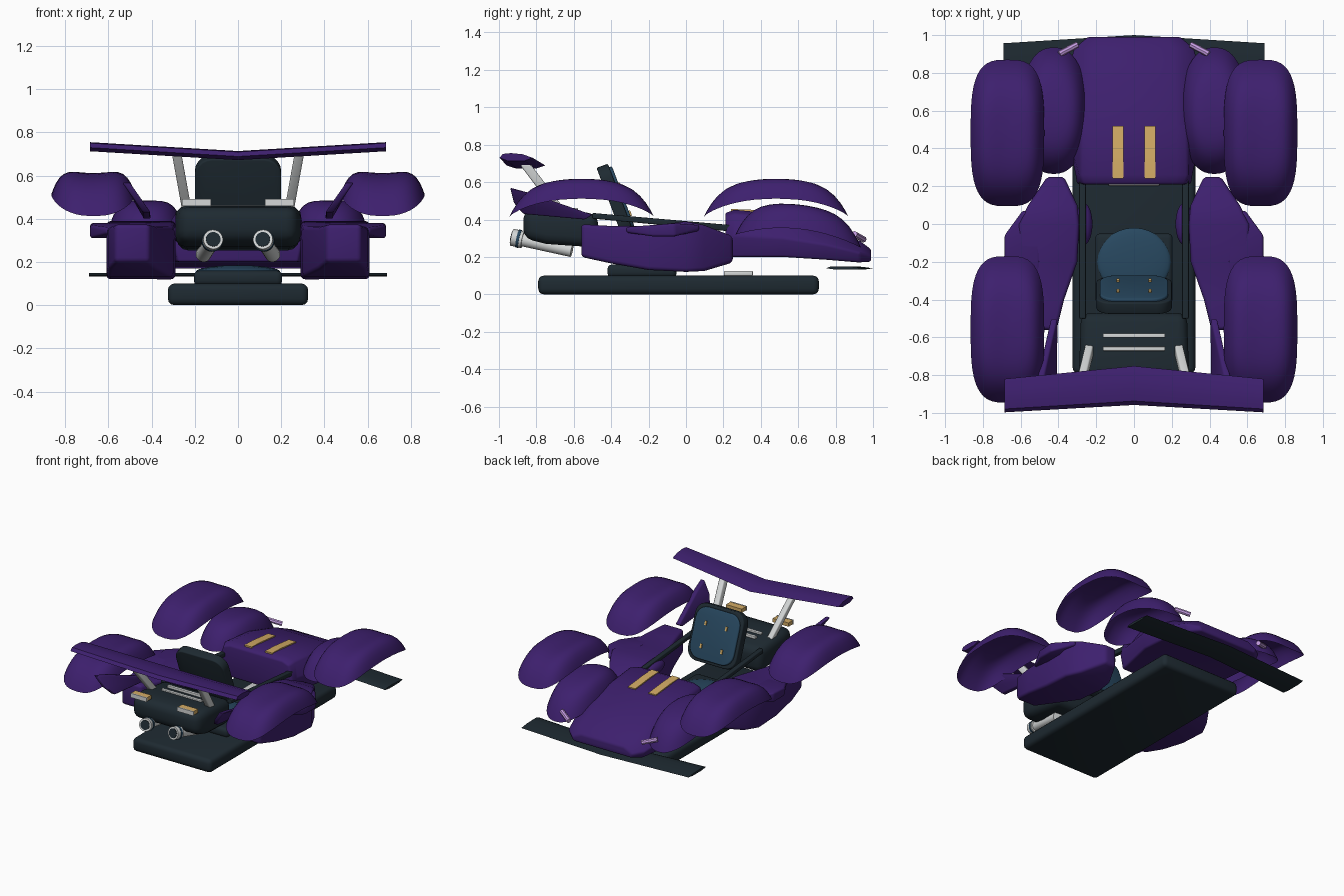
import bpy, bmesh, math
from mathutils import Matrix, Vector

old = bpy.data.objects.get("Cube")
if old:
    bpy.data.objects.remove(old, do_unlink=True)


def material(name, r, g, b):
    m = bpy.data.materials.new(name)
    m.use_nodes = True
    m.diffuse_color = (r, g, b, 1)
    m.node_tree.nodes["Principled BSDF"].inputs["Base Color"].default_value = (r, g, b, 1)
    return m


PURPLE = material("purple_paint", .047, .014, .155)
DARK = material("dark_slate", .013, .023, .031)
BLUE = material("seat_blue", .021, .065, .117)
SILVER = material("silver", .66, .68, .68)
GOLD = material("gold", .65, .41, .13)
LILAC = material("lilac_light", .55, .33, .75)


def finish(bm, name, mat, bevel=0, mirror=False):
    """Bevel the hard edges, shade by angle and optionally mirror across x."""
    bmesh.ops.recalc_face_normals(bm, faces=bm.faces)
    if bevel:
        edges = [e for e in bm.edges if e.calc_face_angle(0) > .5]
        bmesh.ops.bevel(bm, geom=edges, offset=bevel, segments=3, profile=.5,
                        affect='EDGES', clamp_overlap=True)
    me = bpy.data.meshes.new(name)
    bm.to_mesh(me)
    bm.free()
    me.materials.append(mat)
    ob = bpy.data.objects.new(name, me)
    bpy.context.collection.objects.link(ob)
    bpy.ops.object.select_all(action='DESELECT')
    ob.select_set(True)
    bpy.context.view_layer.objects.active = ob
    bpy.ops.object.shade_smooth_by_angle(angle=math.radians(40))
    if mirror:
        ob.modifiers.new("mirror", 'MIRROR')
    return ob


def box(name, mat, center, size, bevel=0, mirror=False, rot=Matrix()):
    bm = bmesh.new()
    m = Matrix.Translation(center) @ rot.to_4x4() @ Matrix.Diagonal((*size, 1))
    bmesh.ops.create_cube(bm, size=1, matrix=m)
    return finish(bm, name, mat, bevel, mirror)


def loft(name, mat, rings, bevel=0, mirror=False):
    bm = bmesh.new()
    rows = [[bm.verts.new(p) for p in ring] for ring in rings]
    n = len(rows[0])
    for a, b in zip(rows, rows[1:]):
        for i in range(n):
            bm.faces.new((a[i], a[(i + 1) % n], b[(i + 1) % n], b[i]))
    bm.faces.new(rows[0])
    bm.faces.new(rows[-1])
    return finish(bm, name, mat, bevel, mirror)


def hull(name, mat, stations, bevel, mirror=True):
    """Loft of rectangles: y, inner x, outer x, low z, high z."""
    rings = [[(a, y, l), (b, y, l), (b, y, h), (a, y, h)] for y, a, b, l, h in stations]
    return loft(name, mat, rings, bevel, mirror)


def tube(name, mat, p, q, r, sides=20):
    p, q = Vector(p), Vector(q)
    d = q - p
    bm = bmesh.new()
    m = Matrix.Translation((p + q) / 2) @ d.to_track_quat('Z', 'Y').to_matrix().to_4x4()
    bmesh.ops.create_cone(bm, cap_ends=True, segments=sides, radius1=r, radius2=r,
                          depth=d.length, matrix=m)
    return finish(bm, name, mat, 0, True)


def ellipsoid(name, mat, center, size, mirror=False):
    bm = bmesh.new()
    m = Matrix.Translation(center) @ Matrix.Diagonal((*size, 1))
    bmesh.ops.create_uvsphere(bm, u_segments=32, v_segments=16, radius=1, matrix=m)
    return finish(bm, name, mat, 0, mirror)


def arch_shell(name, cx, cy, a, b, z0, arch, flank, dome, power, tilt=0):
    """Domed fender shell with a rounded outline and an arched lower edge."""
    bm = bmesh.new()
    seg, count = 48, 10

    def point(r, t):
        c, s = math.cos(t), math.sin(t)
        x = math.copysign(abs(c) ** (2 / power), c) * r
        y = math.copysign(abs(s) ** (2 / power), s) * r
        z = z0 + arch * (1 - y * y) + flank * x * x + dome * (1 - r ** 5) + tilt * y
        return bm.verts.new((cx + a * x, cy + b * y, z))

    top = point(0, 0)
    rings = [[point(math.sin(k / count * math.pi / 2), i * 2 * math.pi / seg)
              for i in range(seg)] for k in range(1, count + 1)]
    for i in range(seg):
        j = (i + 1) % seg
        bm.faces.new((top, rings[0][i], rings[0][j]))
        for p, q in zip(rings, rings[1:]):
            bm.faces.new((p[i], q[i], q[j], p[j]))
    bmesh.ops.solidify(bm, geom=bm.faces[:], thickness=.012)
    return finish(bm, name, PURPLE, 0, True)


def blade(name, mat, middle, end, half, thick):
    """Swept aerofoil; middle and end are (back y, front y, base z)."""
    shape = [(0, .4), (.1, .9), (.35, 1), (.7, .85), (1, .4), (.75, 0), (.25, 0)]
    rings = []
    for x, (y0, y1, z) in ((-half, end), (0, middle), (half, end)):
        rings.append([(x, y0 + (y1 - y0) * u, z + thick * v) for u, v in shape])
    return loft(name, mat, rings)


# Floor and pedal plate
box("floor_slab", DARK, (0, -.04, .05), (.65, 1.5, .1), .03)
box("pedal_plate", SILVER, (0, .28, .112), (.27, .155, .025), .006)

# Seat, with the back leaning toward -y
box("seat_base", DARK, (0, -.235, .125), (.41, .37, .07), .025)
ellipsoid("seat_cushion", BLUE, (0, -.2, .155), (.195, .18, .03))
lean = Matrix.Rotation(math.radians(20.5), 4, 'X')
back = Matrix.Translation((0, -.378, .5)) @ lean


def rounded_slab(name, mat, half_w, half_l, y, thick, cut):
    outline = []
    for sx, sz, swap in ((1, 1, 0), (-1, 1, 1), (-1, -1, 0), (1, -1, 1)):
        arc = [math.radians(k * 18) for k in range(6)]
        for t in (reversed(arc) if swap else arc):
            outline.append((sx * (half_w - cut + cut * math.cos(t)),
                            sz * (half_l - cut + cut * math.sin(t))))
    rings = [[back @ Vector((x, yy, w)) for x, w in outline]
             for yy in (y - thick / 2, y + thick / 2)]
    return loft(name, mat, rings, .008)


rounded_slab("seat_back", DARK, .2, .2, 0, .065, .08)
rounded_slab("seat_back_pad", BLUE, .18, .18, .036, .024, .085)
for z in (-.09, .07):
    box("harness_buckle", GOLD, back @ Vector((.085, .051, z)), (.014, .01, .03), 0, True, lean)

# Engine cover, vents and tail lights
hull("engine_cover", DARK, [(-.87, -.27, .27, .3, .45), (-.75, -.29, .29, .27, .46),
                            (-.47, -.28, .28, .25, .43)], .05, False)
for y in (-.59, -.66):
    box("engine_vent", SILVER, (0, y, .452), (.33, .023, .02), .004)
box("tail_light", GOLD, (.193, -.865, .476), (.13, .05, .028), 0, True)
box("tail_light_cover", SILVER, (.193, -.894, .476), (.135, .008, .032), 0, True)

# Exhausts
root, tip = Vector((.16, -.61, .235)), Vector((.115, -.93, .305))
along = (tip - root).normalized()
tube("exhaust_pipe", SILVER, root, tip - along * .02, .036)
tube("exhaust_tip", SILVER, tip - along * .06, tip, .046)
tube("exhaust_band", BLUE, tip - along * .045, tip - along * .03, .049)
tube("exhaust_opening", DARK, tip, tip + along * .004, .034)

# Rear wing on two struts
blade("rear_wing", PURPLE, (-.958, -.752, .672), (-.997, -.82, .713), .685, .042)
sa, sb = Vector((.235, -.66, .43)), Vector((.283, -.86, .695))
loft("wing_strut", SILVER, [[p + Vector((x, y, 0)) for x, y in
     ((-.022, -.03), (.022, -.03), (.022, .03), (-.022, .03))] for p in (sa, sb)], .008, True)

# Side rails of the cockpit
hull("cockpit_rail", DARK, [(-.5, .255, .29, .405, .435), (.36, .255, .29, .325, .36)], .006)

# Nose with hood strips and splitter
stations = [(.21, .27, .3, .2, .435), (.26, .285, .31, .2, .452), (.52, .28, .37, .2, .427),
            (.75, .27, .37, .185, .365), (.93, .26, .32, .17, .285), (.99, .22, .25, .175, .24)]
rings = []
for y, wt, wb, z0, z1 in stations:
    mid = z0 + (z1 - z0) * .45
    half = [(wb * .93, z0), (wb, mid), (wt, z1 - .02), (wt * .8, z1)]
    rings.append([(x, y, z) for x, z in half] + [(-x, y, z) for x, z in reversed(half)])
loft("nose", PURPLE, rings, .012)
hull("hood_strip", GOLD, [(.24, .055, .115, .43, .456), (.34, .055, .115, .43, .453),
                          (.36, .055, .115, .42, .451), (.52, .055, .115, .41, .435)], 0)
blade("front_splitter", DARK, (.8, 1, .132), (.75, .957, .132), .69, .018)

# Wheel fenders and inner nose fenders
for name, y in (("rear_wheel_fender", -.558), ("front_wheel_fender", .482)):
    arch_shell(name, .67, y, .195, .388, .412, .06, .04, .14, 3.2)
arch_shell("inner_nose_fender", .425, .6, .175, .335, .285, .065, 0, .13, 2.3, -.035)

# Headlight strips
for name, p, q in (("headlight_inner", (.3, .95, .293), (.395, .9, .322)),
                   ("headlight_outer", (.47, .86, .325), (.515, .83, .345))):
    tube(name, LILAC, p, q, .017, 8)

# Side pods with an outer flare and an inner shoulder
hull("side_pod", PURPLE, [(-.56, .41, .57, .2, .375), (-.4, .37, .6, .165, .365),
                          (-.2, .3, .61, .13, .365), (0, .29, .61, .12, .39),
                          (.1, .3, .56, .125, .37), (.25, .37, .46, .17, .31)], .02)
hull("side_pod_flare", PURPLE, [(-.32, .5, .61, .33, .36), (-.18, .5, .685, .31, .37),
                                (-.06, .5, .685, .31, .38), (.07, .5, .59, .34, .37)], .012)
ellipsoid("pod_shoulder", PURPLE, (.265, 0, .335), (.045, .11, .045), True)

# Upright fins leaning outward inside the rear fenders
fin = [(-.94, .57), (-.83, .54), (-.5, .425), (-.54, .4), (-.87, .43), (-.92, .49)]
loft("rear_fin", PURPLE, [[(x + max(0, z - .43) * .7, y, z) for y, z in fin]
                          for x in (.405, .44)], .008, True)
